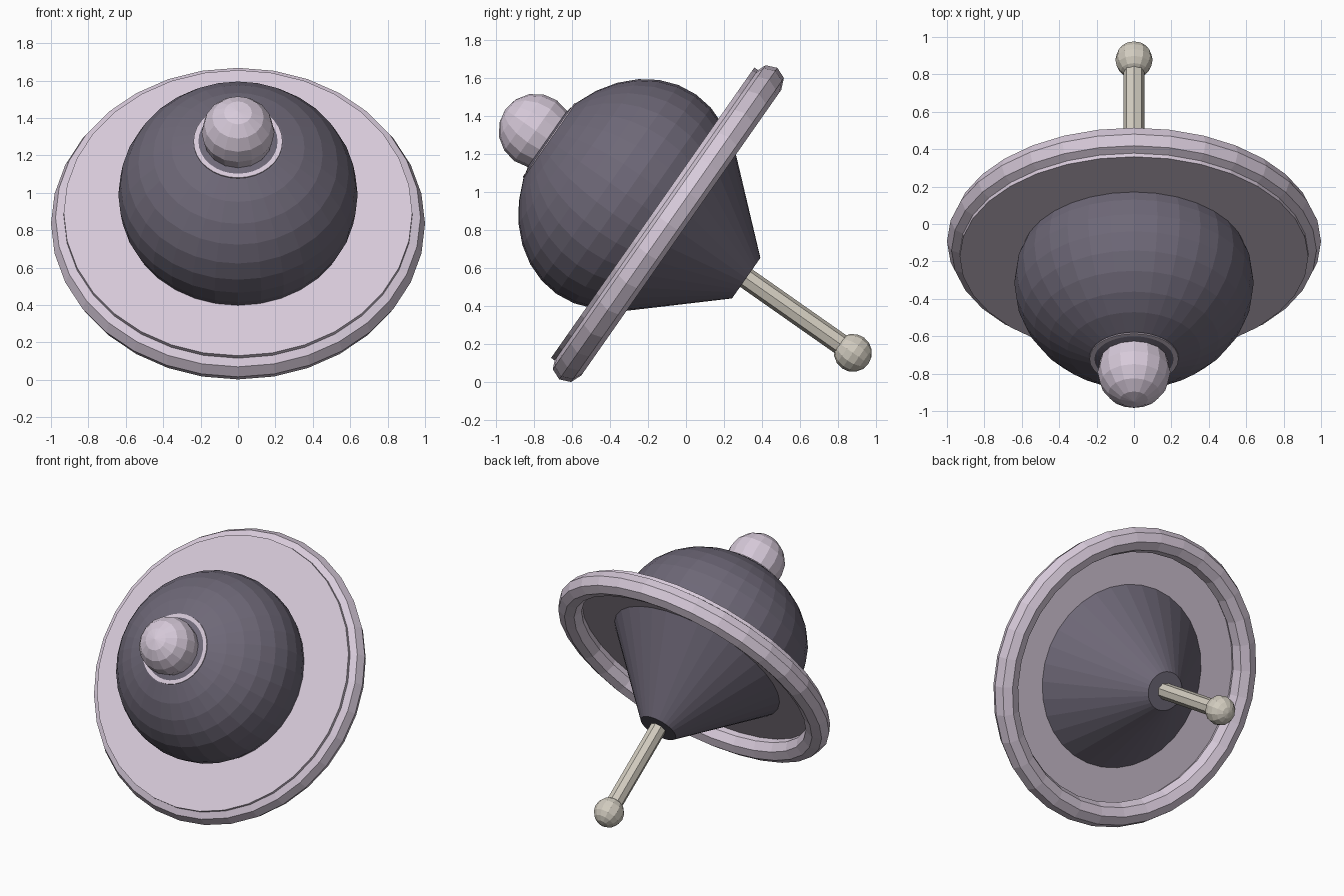
import bpy
from math import radians, cos, sin, pi
from mathutils import Matrix

if "Cube" in bpy.data.objects:
    bpy.data.objects.remove(bpy.data.objects["Cube"])

# Everything is built along a local spin axis, then tilted and lifted into place
PLACE = Matrix.Translation((0, -0.093, 0.835)) @ Matrix.Rotation(radians(55), 4, 'X')


def material(name, rgb):
    m = bpy.data.materials.new(name)
    m.diffuse_color = (*rgb, 1)
    m.use_nodes = True
    m.node_tree.nodes["Principled BSDF"].inputs["Base Color"].default_value = m.diffuse_color
    return m


LILAC = material("pale_lilac", (0.68, 0.59, 0.70))
DARK = material("dark_slate", (0.155, 0.138, 0.185))
BEIGE = material("warm_grey", (0.64, 0.60, 0.52))


def lathe(name, profile, segments, mat, closed=False):
    """Revolve (radius, height) points about the axis; radius 0 makes a pole."""
    verts, rings, faces = [], [], []
    for r, t in profile:
        start = len(verts)
        n = 1 if r < 1e-6 else segments
        for i in range(n):
            a = 2 * pi * i / segments
            verts.append((r * cos(a), r * sin(a), t))
        rings.append([start + i % n for i in range(segments)])
    pairs = list(zip(rings, rings[1:]))
    if closed:
        pairs.append((rings[-1], rings[0]))
    for a, b in pairs:
        for i in range(segments):
            j = (i + 1) % segments
            quad = (a[i], a[j], b[j], b[i])
            faces.append(tuple(dict.fromkeys(quad)))
    if not closed:
        # cap open ends
        if profile[0][0] > 0:
            faces.append(tuple(reversed(rings[0])))
        if profile[-1][0] > 0:
            faces.append(tuple(rings[-1]))
    mesh = bpy.data.meshes.new(name)
    mesh.from_pydata(verts, [], faces)
    mesh.materials.append(mat)
    ob = bpy.data.objects.new(name, mesh)
    bpy.context.collection.objects.link(ob)
    ob.matrix_world = PLACE
    return ob


def ellipsoid(r, h, t, rings):
    """Profile of an ellipsoid from bottom pole to top pole."""
    return [(r * sin(pi * k / rings), t - h * cos(pi * k / rings))
            for k in range(rings + 1)]


# Upper body: dome, collar and round knob
lathe("dome", ellipsoid(0.64, 0.53, 0.27, 16), 32, DARK)
lathe("collar", [(0.238, 0.70), (0.238, 0.768)], 32, LILAC)
lathe("knob", ellipsoid(0.195, 0.195, 0.852, 8), 16, LILAC)

# Flat disc with an eight-sided rim
lathe("disc", [(0.932, 0.04), (0.932, 0.10)], 32, LILAC)
lathe("rim", [(0.917 + 0.083 * cos(k * pi / 4), 0.083 * sin(k * pi / 4))
              for k in range(8)], 32, LILAC, closed=True)

# Lower body: cone, spindle and ball foot
lathe("cone", [(0.13, -0.50), (0.62, 0.05)], 32, DARK)
lathe("spindle", [(0.056, -1.18), (0.056, -0.45)], 8, BEIGE)
lathe("ball_foot", ellipsoid(0.1, 0.1, -1.185, 8), 12, BEIGE)
